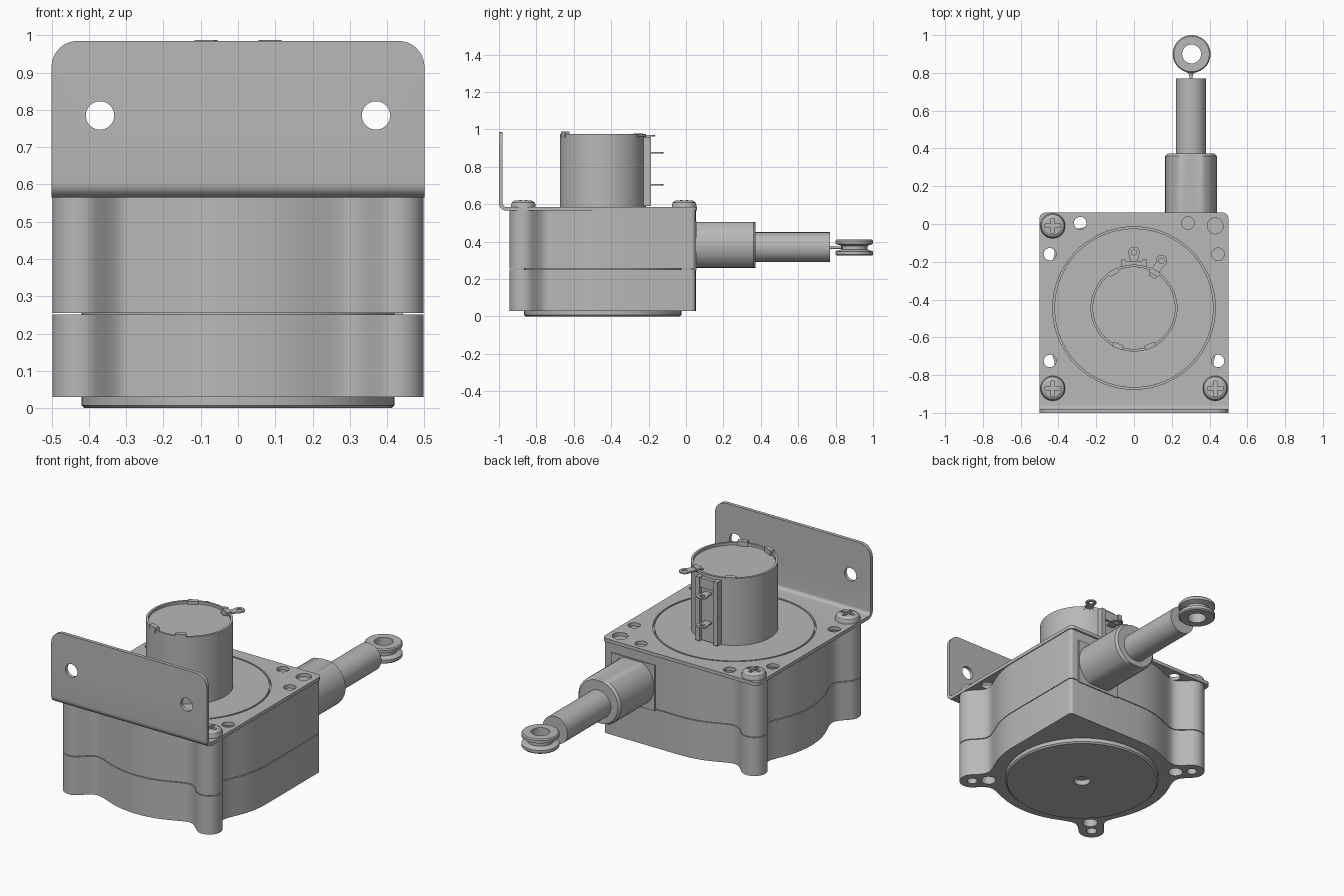
import bpy, bmesh, math
from mathutils import Matrix, Vector
from mathutils.geometry import interpolate_bezier

cube = bpy.data.objects.get("Cube")
if cube:
    bpy.data.objects.remove(cube, do_unlink=True)

grey = bpy.data.materials.new("plain grey")
grey.use_nodes = True
grey.diffuse_color = (0.48, 0.48, 0.48, 1)
for node in grey.node_tree.nodes:
    if node.type == 'BSDF_PRINCIPLED':
        node.inputs["Base Color"].default_value = grey.diffuse_color

CY = -0.445                       # y of the housing axis
UP = Matrix.Identity(4)
ALONG_Y = Matrix.Rotation(-math.pi / 2, 4, 'X')
ALONG_X = Matrix(((0, 0, 1, 0), (1, 0, 0, 0), (0, 1, 0, 0), (0, 0, 0, 1)))
parts = []


def finish(name, bm, matrix=UP):
    bmesh.ops.recalc_face_normals(bm, faces=bm.faces)
    bm.transform(matrix)
    mesh = bpy.data.meshes.new(name)
    bm.to_mesh(mesh)
    bm.free()
    mesh.materials.append(grey)
    obj = bpy.data.objects.new(name, mesh)
    bpy.context.collection.objects.link(obj)
    parts.append(obj)
    return obj


def prism(name, points, low, high, matrix=UP):
    bm = bmesh.new()
    face = bm.faces.new([bm.verts.new((x, y, low)) for x, y in points])
    side = bmesh.ops.extrude_face_region(bm, geom=[face])
    verts = [v for v in side["geom"] if isinstance(v, bmesh.types.BMVert)]
    bmesh.ops.translate(bm, verts=verts, vec=(0, 0, high - low))
    return finish(name, bm, matrix)


def lathe(name, profile, place=(0, 0, 0), turn=UP, steps=64):
    bm = bmesh.new()
    verts = [bm.verts.new((r, 0, z)) for r, z in profile]
    edges = [bm.edges.new((a, b)) for a, b in zip(verts, verts[1:])]
    if profile[0][0] > 0:
        edges.append(bm.edges.new((verts[-1], verts[0])))
    bmesh.ops.spin(bm, geom=verts + edges, cent=(0, 0, 0), axis=(0, 0, 1),
                   angle=math.tau, steps=steps)
    bmesh.ops.remove_doubles(bm, verts=bm.verts, dist=1e-5)
    return finish(name, bm, Matrix.Translation(place) @ turn)


def rod(name, r, low, high, place=(0, 0, 0), turn=UP, steps=40):
    return lathe(name, [(0, low), (r, low), (r, high), (0, high)], place, turn, steps)


def box(name, x0, x1, y0, y1, z0, z1, matrix=UP):
    return prism(name, [(x0, y0), (x1, y0), (x1, y1), (x0, y1)], z0, z1, matrix)


def cut(obj, cutters):
    for cutter in cutters:
        mod = obj.modifiers.new("cut", 'BOOLEAN')
        mod.operation, mod.solver, mod.object = 'DIFFERENCE', 'EXACT', cutter
        bpy.context.view_layer.objects.active = obj
        bpy.ops.object.modifier_apply(modifier=mod.name)
        parts.remove(cutter)
        bpy.data.objects.remove(cutter, do_unlink=True)


def arc(cx, cy, r, start, end, n):
    angles = [math.radians(start + (end - start) * i / n) for i in range(n + 1)]
    return [(cx + r * math.cos(a), cy + r * math.sin(a)) for a in angles]


# Housing outline: round drum, three screw lugs and one square corner
R, LUG, SPAN = 0.495, 0.07, 22
s, c = math.sin(math.radians(SPAN)), math.cos(math.radians(SPAN))
web = [tuple(p) for p in interpolate_bezier(
    Vector((R * c, -R * s)), Vector((R * c + 0.12 * s, -R * s + 0.12 * c)),
    Vector((0.5, -LUG)), Vector((0.605, -LUG)), 10)]
lug = web + arc(0.605, 0, LUG, -90, 90, 14)[1:-1] + [(u, -v) for u, v in reversed(web)]
outline = arc(R - 0.02, R - 0.02, 0.02, 0, 90, 4) + arc(0, 0, R, 90, 135 - SPAN, 6)[:-1]
diagonals = (135, 225, 315)
for d in diagonals:
    a = math.radians(d)
    outline += [(u * math.cos(a) - v * math.sin(a), u * math.sin(a) + v * math.cos(a)) for u, v in lug]
    outline += arc(0, 0, R, d + SPAN, d + 90 - SPAN if d < 300 else 360, 10)[1:-1]
outline.append((R, 0))
outline = [(x, y + CY) for x, y in outline]

lower = prism("lower_housing", outline, 0.03, 0.252)
prism("upper_housing", outline, 0.256, 0.565)
holes = []
for d in diagonals:
    a = math.radians(d)
    for u, r in ((0.605, 0.028), (0.515, 0.04)):
        holes.append(rod("hole", r, 0, 0.12, (u * math.cos(a), CY + u * math.sin(a), 0)))
cut(lower, holes)

# Base disc with centre bore, running up inside the housing
lathe("base_disc", [(0, 0.06), (0.045, 0.06), (0.045, 0), (0.412, 0), (0.42, 0.008),
                    (0.42, 0.5), (0, 0.5)], (0, CY, 0), steps=96)

# Bent mounting bracket
bend_out = arc(-0.96, 0.605, 0.04, 180, 270, 8)
bend_in = arc(-0.96, 0.605, 0.02, 270, 180, 8)
bracket = prism("mounting_bracket", [(-1, 0.985)] + bend_out + [(0.06, 0.565), (0.06, 0.585)]
                + bend_in + [(-0.98, 0.985)], -0.5, 0.5, ALONG_X)
bm = bmesh.new()
bm.from_mesh(bracket.data)


def round_edges(test, size):
    edges = [e for e in bm.edges if all(test(v.co) for v in e.verts)
             and abs(e.verts[0].co.x - e.verts[1].co.x) < 0.01]
    bmesh.ops.bevel(bm, geom=edges, offset=size, segments=8, profile=0.5, affect='EDGES')


round_edges(lambda p: p.z > 0.98, 0.07)
round_edges(lambda p: p.y > 0.055, 0.03)
bm.to_mesh(bracket.data)
bm.free()
holes = [rod("hole", 0.038, -1.1, -0.9, (x, 0, 0.785), ALONG_Y) for x in (-0.37, 0.37)]
for x, y, r in ((-0.285, 0.005, 0.033), (0.285, 0.005, 0.033), (0.43, -0.01, 0.042),
                (-0.445, -0.16, 0.033), (0.445, -0.16, 0.033),
                (-0.445, -0.725, 0.033), (0.445, -0.725, 0.033)):
    holes.append(rod("hole", r, 0.5, 0.65, (x, y, 0)))
holes.append(rod("hole", 0.43, 0.5, 0.65, (0, CY, 0), steps=96))
cut(bracket, holes)
rod("top_cover_disc", 0.421, 0.56, 0.585, (0, CY, 0), steps=96)

# Cross-head screws
w, l = 0.009, 0.04
cross = [(w, w), (w, l), (-w, l), (-w, w), (-l, w), (-l, -w),
         (-w, -w), (-w, -l), (w, -l), (w, -w), (l, -w), (l, w)]
for i, (x, y) in enumerate(((-0.43, -0.01), (-0.43, -0.87), (0.43, -0.87))):
    screw = lathe("screw_%d" % (i + 1), [(0, 0.575), (0.066, 0.575), (0.066, 0.595), (0.06, 0.61),
                                         (0.045, 0.62), (0, 0.622)], (x, y, 0), steps=40)
    cut(screw, [prism("slot", cross, 0.602, 0.7, Matrix.Translation((x, y, 0)))])

# Round sensor can with recessed lid and rim tabs
lathe("sensor_can", [(0, 0.58), (0.23, 0.58), (0.23, 0.975), (0.217, 0.975),
                     (0.217, 0.96), (0, 0.96)], (0, CY, 0))
for angle, top in ((-113, 0.988), (-67, 0.988), (60, 0.979), (120, 0.979)):
    turn = Matrix.Translation((0, CY, 0)) @ Matrix.Rotation(math.radians(angle), 4, 'Z')
    box("rim_tab", 0.205, 0.231, -0.028, 0.028, 0.955, top, turn)

# Terminal block and its solder lugs
box("terminal_block", -0.07, 0.07, -0.26, -0.207, 0.59, 0.955)
for x in (-0.07, 0.045):
    box("terminal_rail", x, x + 0.025, -0.25, -0.188, 0.59, 0.96)
box("terminal_cap", -0.06, 0.06, -0.25, -0.195, 0.9, 0.955)


def solder_lug(name, x, y, z, degrees):
    place = Matrix.Translation((x, y, z)) @ Matrix.Rotation(math.radians(degrees), 4, 'Z')
    tongue = [(-0.02, -0.1), (0.02, -0.1)] + arc(0, 0, 0.03, -40, 220, 16)
    tab = prism(name, tongue, -0.004, 0.004, place)
    cut(tab, [rod("hole", 0.014, -0.1, 0.1, (x, y, z), steps=20)])


solder_lug("upper_terminal", 0, -0.15, 0.875, 0)
solder_lug("lower_terminal", 0, -0.15, 0.705, 0)
solder_lug("angled_terminal", 0.145, -0.195, 0.966, -30)

# Cable outlet: seat, flattened sleeve and guide tube
X = 0.302
box("outlet_seat", X - 0.14, X + 0.14, 0.03, 0.056, 0.245, 0.51)
sleeve = lathe("outlet_sleeve", [(0, 0.02), (0.137, 0.02), (0.137, 0.36), (0.125, 0.372),
                                 (0, 0.372)], (X, 0, 0.3825), ALONG_Y)
for v in sleeve.data.vertices:
    v.co.z = min(max(v.co.z, 0.26), 0.505)
rod("guide_tube", 0.08, 0.36, 0.77, (X, 0, 0.37), ALONG_Y, 48)

# Grooved pull eyelet and the cord looping round it
lathe("pull_eyelet", [(0.05, 0.325), (0.094, 0.325), (0.1, 0.331), (0.1, 0.347), (0.07, 0.358),
                      (0.07, 0.377), (0.1, 0.388), (0.1, 0.404), (0.094, 0.41), (0.05, 0.41)],
      (X + 0.003, 0.9, 0), steps=48)
rod("cord", 0.008, 0.76, 0.79, (X, 0, 0.368), ALONG_Y, 16)
for side in (-1, 1):
    lean = ALONG_Y @ Matrix.Rotation(side * math.radians(32), 4, 'Y')
    rod("cord_strand", 0.007, 0, 0.06, (X, 0.785, 0.368), lean, 16)

# Smooth the round surfaces, keep hard edges
for obj in parts:
    bpy.ops.object.select_all(action='DESELECT')
    obj.select_set(True)
    bpy.context.view_layer.objects.active = obj
    bpy.ops.object.shade_smooth_by_angle(angle=math.radians(30))
